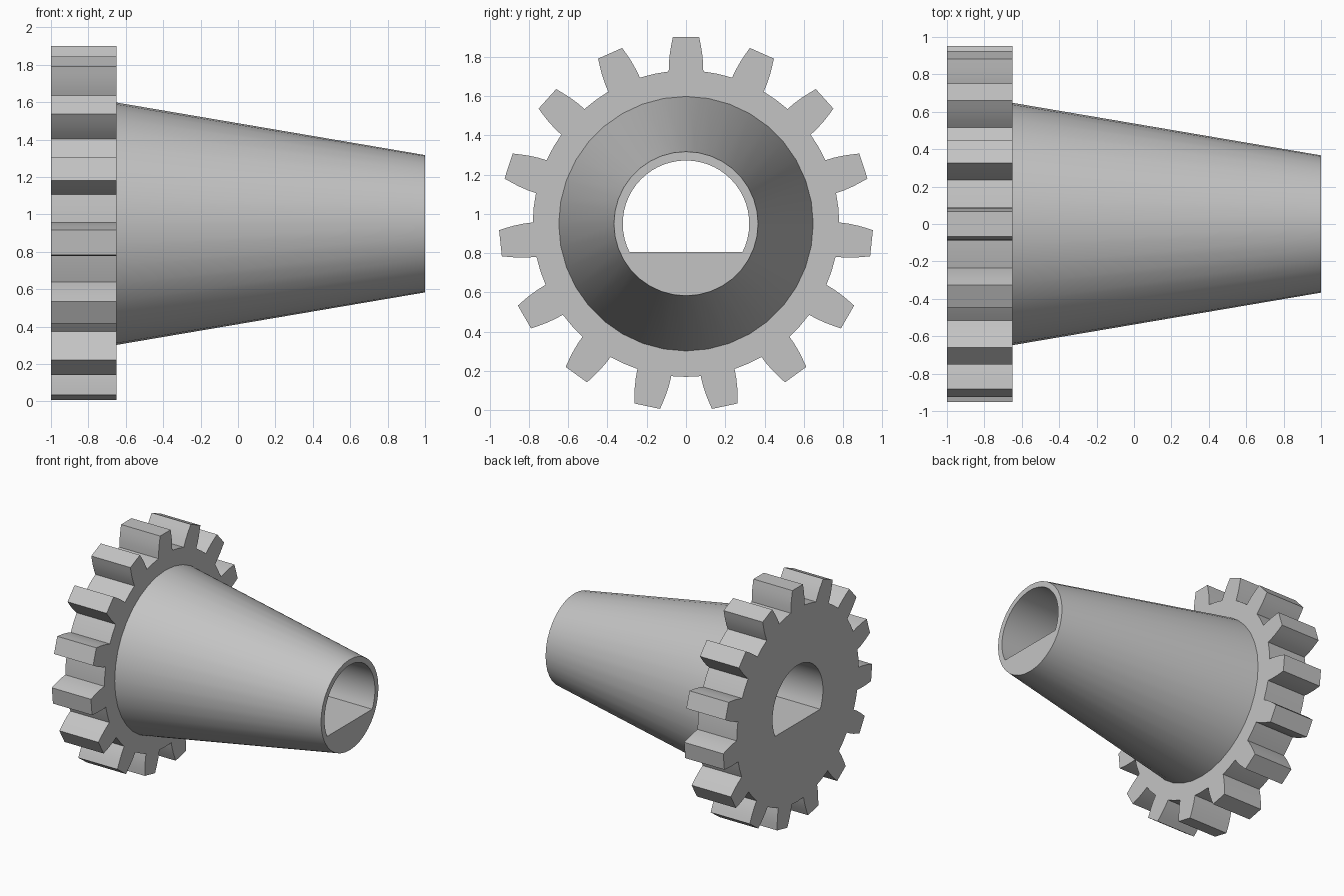
import bpy, bmesh, math

if "Cube" in bpy.data.objects:
    bpy.data.objects.remove(bpy.data.objects["Cube"], do_unlink=True)

AXIS_Z = 0.95          # height of the shaft axis
BACK, SHOULDER, TIP = -1.0, -0.65, 1.0
TEETH, SIDES = 15, 36

grey = bpy.data.materials.new("plain_grey")
grey.use_nodes = True
grey.diffuse_color = (0.55, 0.55, 0.55, 1)
grey.node_tree.nodes["Principled BSDF"].inputs["Base Color"].default_value = (0.55, 0.55, 0.55, 1)


def circle(radius):
    steps = [2 * math.pi * i / SIDES for i in range(SIDES)]
    return [(radius * math.sin(a), radius * math.cos(a)) for a in steps]


def gear_outline():
    # half a tooth as (distance along tooth, half width), root to crest
    flank = [(0.775, 0.088), (0.82, 0.087), (0.87, 0.082), (0.91, 0.075), (0.95, 0.067)]
    tooth = [(r, -w) for r, w in flank] + [(r, w) for r, w in reversed(flank)]
    half_pitch = math.pi / TEETH
    tooth.append((0.78 * math.cos(half_pitch), 0.78 * math.sin(half_pitch)))
    points = []
    for i in range(TEETH):
        c, s = math.cos(2 * half_pitch * i), math.sin(2 * half_pitch * i)
        points += [(r * s + w * c, r * c - w * s) for r, w in tooth]
    return points


def d_outline(radius, flat):
    # round bore closed by a flat along the bottom
    limit = math.acos(flat / radius)
    steps = [limit * (2 * i / SIDES - 1) for i in range(SIDES + 1)]
    return [(radius * math.sin(a), radius * math.cos(a)) for a in steps]


bm = bmesh.new()


def ring(points, x):
    verts = [bm.verts.new((x, y, z + AXIS_Z)) for y, z in points]
    edges = [bm.edges.new((v, verts[i - 1])) for i, v in enumerate(verts)]
    return verts, edges


def wall(a, b):
    for i in range(len(a[0])):
        bm.faces.new((a[0][i - 1], a[0][i], b[0][i], b[0][i - 1]))


def flat_face(outer, inner):
    bmesh.ops.triangle_fill(bm, edges=outer[1] + inner[1], use_beauty=True)


# Toothed wheel, tapered hub and D-shaped bore
teeth, bore = gear_outline(), d_outline(0.322, -0.145)
gear_back, gear_front = ring(teeth, BACK), ring(teeth, SHOULDER)
hub_base, hub_tip = ring(circle(0.648), SHOULDER), ring(circle(0.367), TIP)
bore_back, bore_tip = ring(bore, BACK), ring(bore, TIP)

wall(gear_back, gear_front)
wall(hub_base, hub_tip)
wall(bore_tip, bore_back)
flat_face(gear_back, bore_back)
flat_face(gear_front, hub_base)
flat_face(hub_tip, bore_tip)

# Merge the flat triangles into clean faces
bmesh.ops.recalc_face_normals(bm, faces=bm.faces)

mesh = bpy.data.meshes.new("tapered_gear")
bm.to_mesh(mesh)
bm.free()
mesh.materials.append(grey)
gear = bpy.data.objects.new("tapered_gear", mesh)
bpy.context.collection.objects.link(gear)

bpy.ops.object.select_all(action='DESELECT')
gear.select_set(True)
bpy.context.view_layer.objects.active = gear
bpy.ops.object.shade_smooth_by_angle(angle=math.radians(30))
